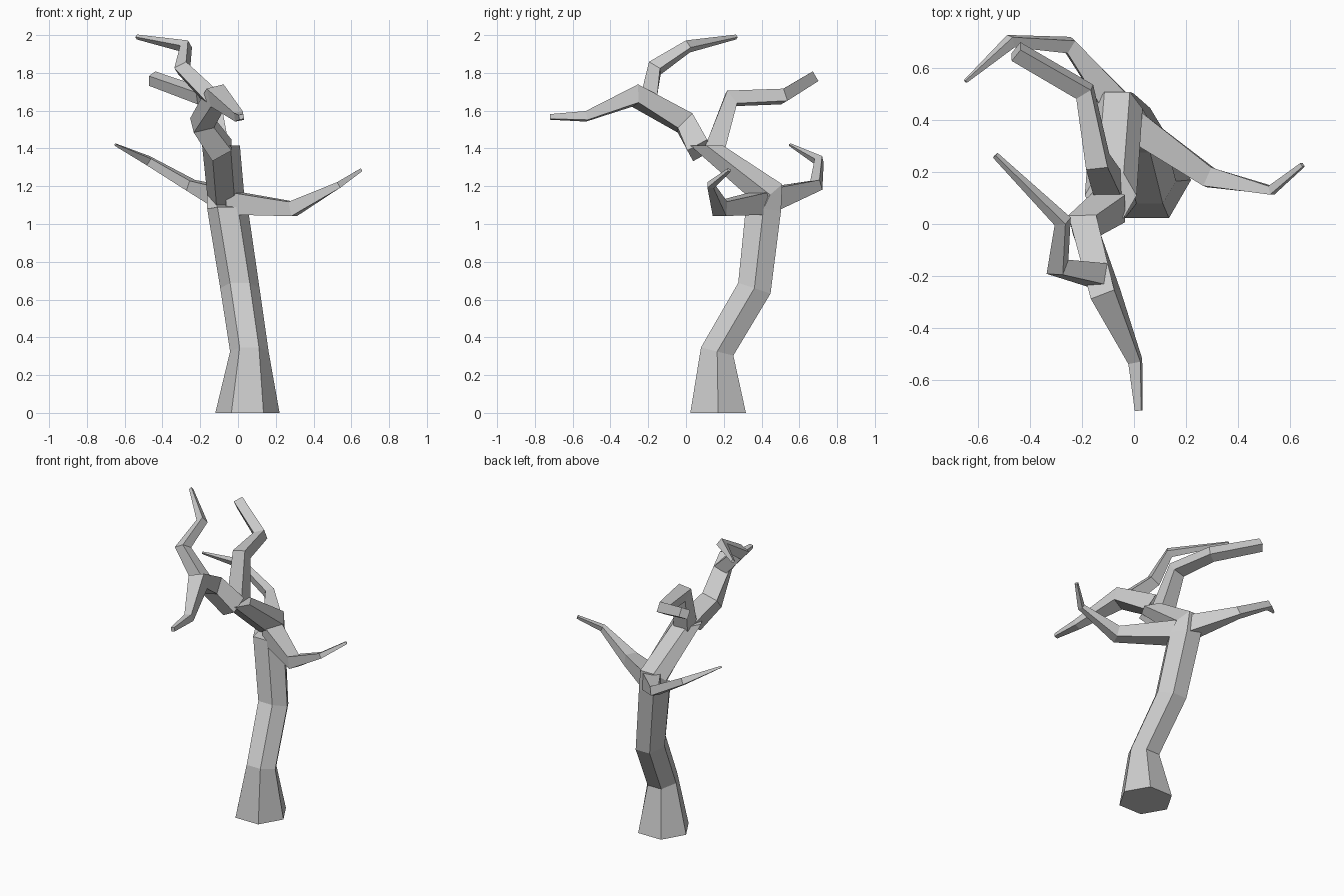
import bpy, bmesh
from math import cos, sin, pi
from mathutils import Vector

if "Cube" in bpy.data.objects:
    bpy.data.objects.remove(bpy.data.objects["Cube"])


def limb(name, pts, sides=4, phase=pi / 4, normals=None, ref=(0, 0, 1)):
    """Tapering faceted tube through (x, y, z, radius) points."""
    normals = normals or {}
    bm = bmesh.new()
    c = [Vector(p[:3]) for p in pts]
    u = Vector(ref)
    rings = []
    for i, p in enumerate(pts):
        a = (c[i] - c[i - 1]).normalized() if i else Vector()
        b = (c[i + 1] - c[i]).normalized() if i < len(c) - 1 else Vector()
        n = Vector(normals[i]) if i in normals else a + b
        n.normalize()
        u = (u - n * u.dot(n)).normalized()
        v = n.cross(u)
        rings.append([bm.verts.new(c[i] + p[3] * (cos(t) * u + sin(t) * v))
                      for t in (phase + 2 * pi * k / sides for k in range(sides))])
    for r, s in zip(rings, rings[1:]):
        for k in range(sides):
            j = (k + 1) % sides
            bm.faces.new((r[k], r[j], s[j], s[k]))
    bm.faces.new(rings[0][::-1])
    bm.faces.new(rings[-1])
    bmesh.ops.recalc_face_normals(bm, faces=bm.faces[:])
    me = bpy.data.meshes.new(name)
    bm.to_mesh(me)
    bm.free()
    ob = bpy.data.objects.new(name, me)
    bpy.context.collection.objects.link(ob)
    return ob


# Six-sided trunk bending into the main bough
limb("trunk", [(0.05, 0.17, 0, 0.17), (0.06, 0.165, 0.325, 0.102),
               (0.01, 0.362, 0.66, 0.104), (-0.055, 0.41, 1.08, 0.108),
               (-0.065, 0.445, 1.155, 0.098), (-0.09, 0.11, 1.415, 0.1)],
     sides=6, phase=0, ref=(1, 0, 0),
     normals={0: (0, 0, 1), 1: (0, 0.25, 1), 2: (0, 0.33, 1), 3: (0, 0.1, 1),
              4: (0, -0.6, 0.7), 5: (0, 0, 1)})

# Side branches at the fork
limb("right_branch", [(-0.03, 0.40, 1.11, 0.085), (0.29, 0.18, 1.08, 0.055),
                      (0.53, 0.13, 1.205, 0.024), (0.65, 0.228, 1.285, 0.012)])
limb("left_branch", [(-0.05, 0.44, 1.13, 0.085), (-0.25, 0.69, 1.205, 0.04),
                     (-0.475, 0.705, 1.335, 0.03), (-0.65, 0.55, 1.42, 0.008)])

# Upper back branch
limb("back_branch", [(-0.10, 0.15, 1.39, 0.075), (-0.14, 0.24, 1.665, 0.06),
                     (-0.19, 0.51, 1.675, 0.048), (-0.455, 0.665, 1.77, 0.042)],
     ref=(1, 0, 0))

# Forward bough, drooping to a tip at the front
limb("front_branch", [(-0.085, 0.075, 1.39, 0.085), (-0.19, -0.005, 1.535, 0.078),
                      (-0.11, -0.27, 1.68, 0.07), (0.005, -0.53, 1.57, 0.034),
                      (0.018, -0.72, 1.567, 0.018)], ref=(1, 0, 0))

# Top branch curling back from the forward bough
limb("top_branch", [(-0.13, -0.2, 1.66, 0.06), (-0.295, -0.165, 1.825, 0.05),
                    (-0.275, 0.01, 1.94, 0.035), (-0.535, 0.265, 1.99, 0.013)],
     ref=(1, 0, 0))
